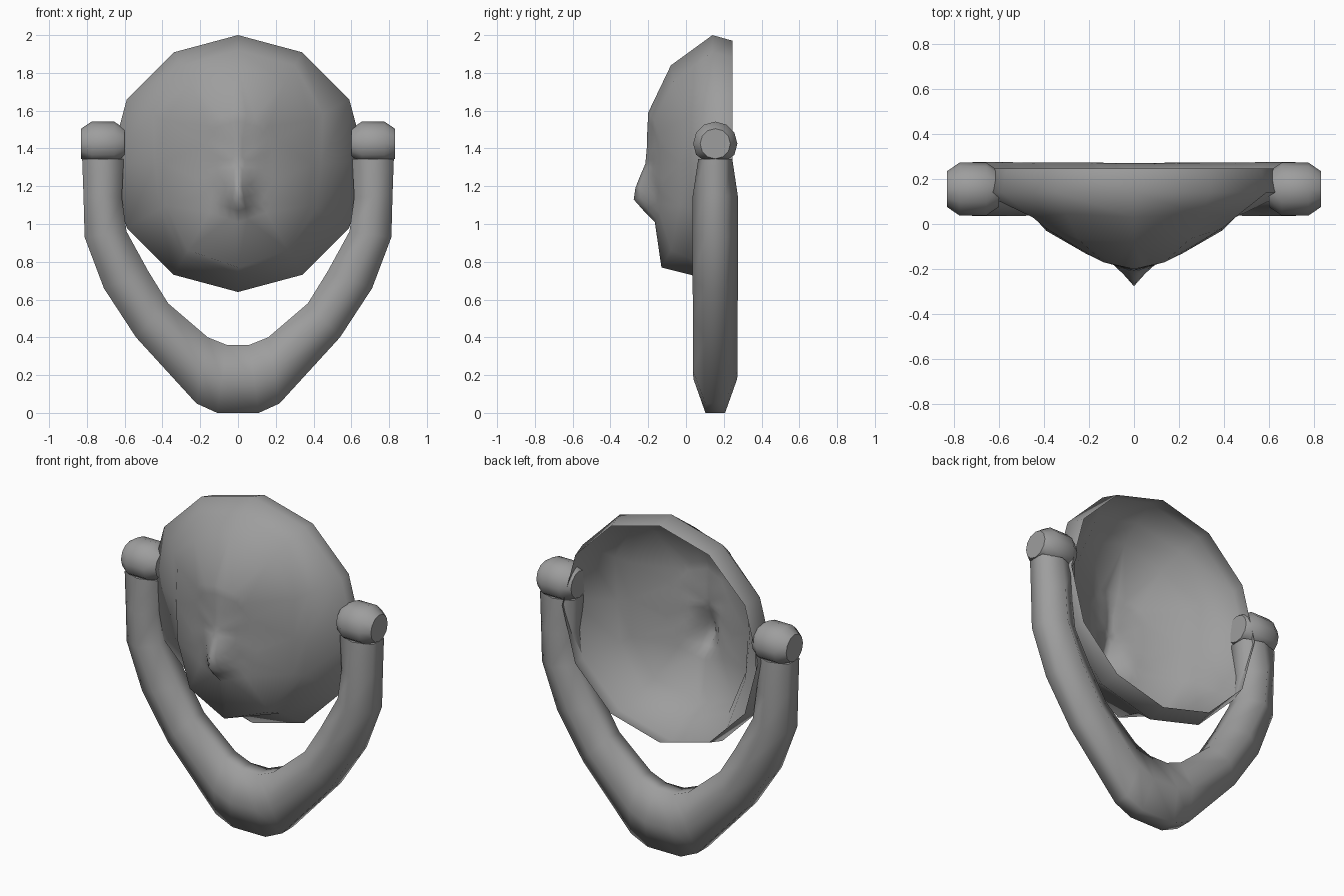
import bpy, bmesh
from math import sin, cos, pi, radians

if "Cube" in bpy.data.objects:
    bpy.data.objects.remove(bpy.data.objects["Cube"])

grey = bpy.data.materials.new("dark_grey")
grey.diffuse_color = (.34, .34, .34, 1)
grey.use_nodes = True
grey.node_tree.nodes["Principled BSDF"].inputs["Base Color"].default_value = grey.diffuse_color


def finish(name, bm, angle=40):
    bmesh.ops.recalc_face_normals(bm, faces=bm.faces[:])
    me = bpy.data.meshes.new(name)
    bm.to_mesh(me)
    bm.free()
    me.materials.append(grey)
    ob = bpy.data.objects.new(name, me)
    bpy.context.collection.objects.link(ob)
    bpy.ops.object.select_all(action='DESELECT')
    ob.select_set(True)
    bpy.context.view_layer.objects.active = ob
    bpy.ops.object.shade_smooth_by_angle(angle=radians(angle))
    return ob


def loft(bm, rings, caps=True):
    vs = [[bm.verts.new(p) for p in r] for r in rings]
    n = len(rings[0])
    for a, b in zip(vs, vs[1:]):
        for i in range(n):
            j = (i + 1) % n
            bm.faces.new((a[i], a[j], b[j], b[i]))
    if caps:
        bm.faces.new(vs[0])
        bm.faces.new(vs[-1])
    return vs


# Face shell: open 12-sided bowl; (radius, y) rings for crown-to-chin spokes
CZ = 1.32
flange = [(.60, .03), (.60, .045), (.52, .03), (.44, .025), (.48, .03), (.57, .005), (.59, .03)]
outer = [(.52, -.08), (.50, -.065), (.45, -.02), (.39, -.03), (.44, -.03), (.53, -.08), (.55, -.13)]
inner = [(.27, -.20), (.27, -.17), (.25, -.13), (.22, -.125), (.25, -.125), (.30, -.14), (.31, -.165)]
centre = [(.13, -.207), (.13, -.187), (.12, -.178), (.11, -.172), (.12, -.175), (.13, -.183), (.13, -.195)]


def ring(spokes):
    pts = []
    for k in range(12):
        r, y = spokes[min(k, 12 - k)]
        a = pi / 2 - k * pi / 6
        pts.append((r * cos(a), y, CZ + r * sin(a)))
    return pts


bm = bmesh.new()
vs = loft(bm, [ring([(.65, .247)] * 7), ring([(.68, .14)] * 7), ring(flange),
               ring(outer), ring(inner), ring(centre)], caps=False)
tip = bm.verts.new((0, -.203, CZ))
for i in range(12):
    bm.faces.new((vs[-1][i], vs[-1][(i + 1) % 12], tip))
mid = set(vs[-1] + vs[-2] + [tip])
bmesh.ops.subdivide_edges(bm, edges=[e for e in bm.edges if set(e.verts) <= mid],
                          cuts=2, use_grid_fill=True)
bmesh.ops.triangulate(bm, faces=[f for f in bm.faces if len(f.verts) > 4])

# Nose pulled forward out of the shell
nose = [(1.42, 0), (1.32, .012), (1.20, .07), (1.11, .098), (1.03, 0)]
for v in bm.verts:
    for (z1, h1), (z0, h0) in zip(nose, nose[1:]):
        if z0 <= v.co.z < z1 and v.co.y < 0:
            h = h0 + (h1 - h0) * (v.co.z - z0) / (z1 - z0)
            v.co.y -= h * max(0, 1 - abs(v.co.x) / .1)
finish("face_shell", bm, 85)

# Curved yoke: six-sided section swept between outer and inner outlines
YC = .155
half = [(.825, 1.345, .605, 1.345, .09), (.818, 1.15, .615, 1.14, .12),
        (.812, .93, .59, .96, .12), (.71, .66, .475, .75, .12),
        (.54, .40, .37, .58, .118), (.22, .05, .16, .40, .118),
        (.11, 0, .06, .36, .116)]
stations = [(1, s) for s in half] + [(-1, s) for s in reversed(half)]
rings = []
for sx, (ox, oz, ix, iz, w) in stations:
    mx, mz, f = (ox + ix) / 2, (oz + iz) / 2, .052
    rings.append([(sx * ox, YC - f, oz), (sx * mx, YC - w, mz), (sx * ix, YC - f, iz),
                  (sx * ix, YC + f, iz), (sx * mx, YC + w, mz), (sx * ox, YC + f, oz)])
bm = bmesh.new()
loft(bm, rings)
finish("yoke", bm, 80)

# Rounded pivot knobs, flattened underneath where they sit on the yoke ends
for side, sx in (("left", -1), ("right", 1)):
    bm = bmesh.new()
    loft(bm, [[(sx * x, YC + r * cos(k * pi / 6), max(1.335, 1.425 + r * sin(k * pi / 6)))
               for k in range(12)]
              for x, r in ((.60, .08), (.655, .117), (.775, .117), (.83, .08))])
    finish(side + "_pivot_knob", bm, 50)
